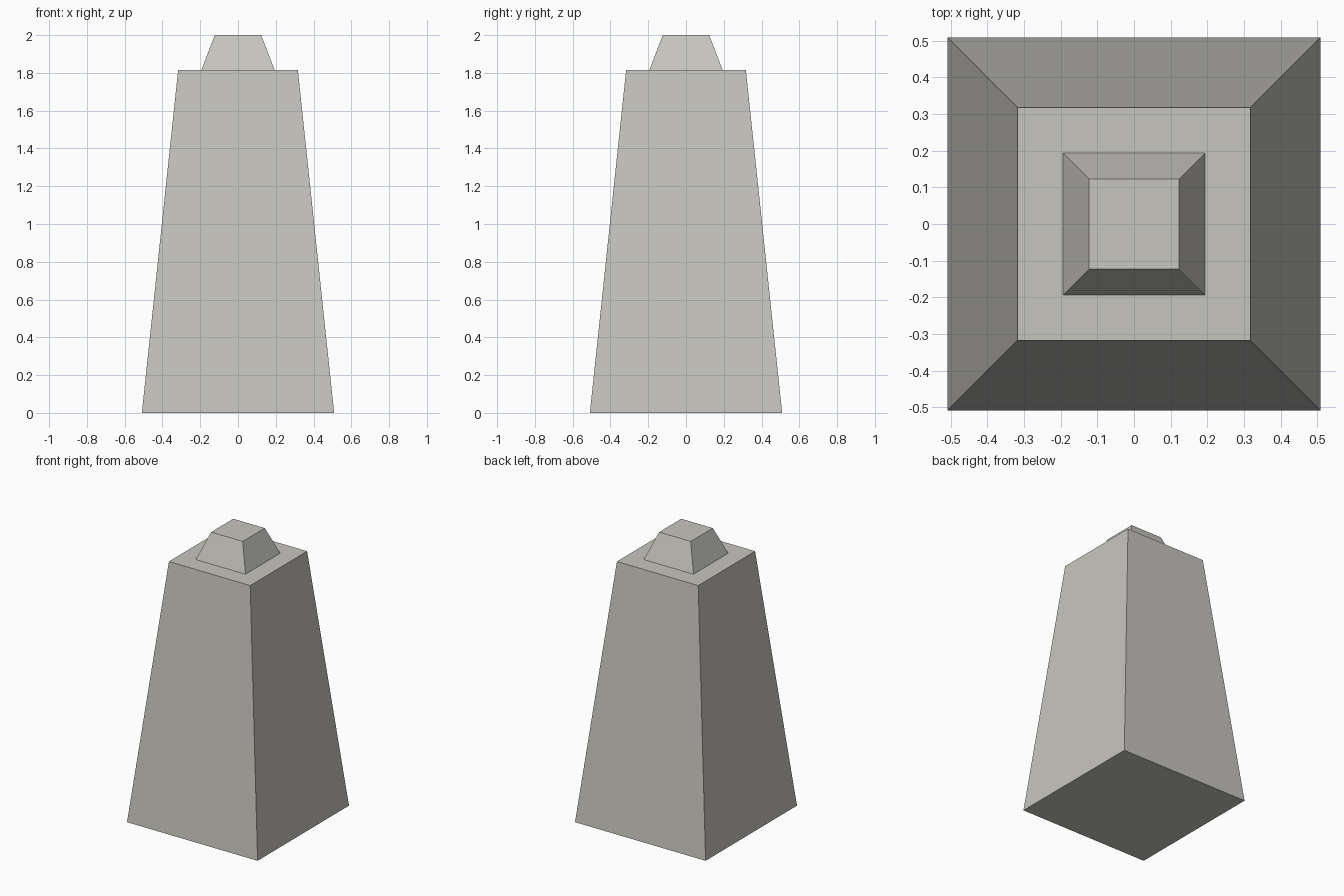
import bpy
import bmesh

if "Cube" in bpy.data.objects:
    bpy.data.objects.remove(bpy.data.objects["Cube"])

stone = bpy.data.materials.new("pale_grey_stone")
stone.diffuse_color = (0.57, 0.56, 0.52, 1.0)
stone.use_nodes = True
stone.node_tree.nodes["Principled BSDF"].inputs["Base Color"].default_value = stone.diffuse_color


def tapered_block(name, z0, z1, half_bottom, half_top):
    """Square frustum between two heights."""
    bm = bmesh.new()
    bmesh.ops.create_cube(bm, size=2.0)
    for v in bm.verts:
        top = v.co.z > 0
        half = half_top if top else half_bottom
        v.co.x *= half
        v.co.y *= half
        v.co.z = z1 if top else z0
    mesh = bpy.data.meshes.new(name)
    bm.to_mesh(mesh)
    bm.free()
    mesh.materials.append(stone)
    obj = bpy.data.objects.new(name, mesh)
    bpy.context.collection.objects.link(obj)
    return obj


# Tall tapering pillar
tapered_block("pillar_body", 0.0, 1.815, 0.509, 0.317)
# Small cap resting on the pillar's flat top
tapered_block("pillar_cap", 1.815, 2.0, 0.194, 0.123)
